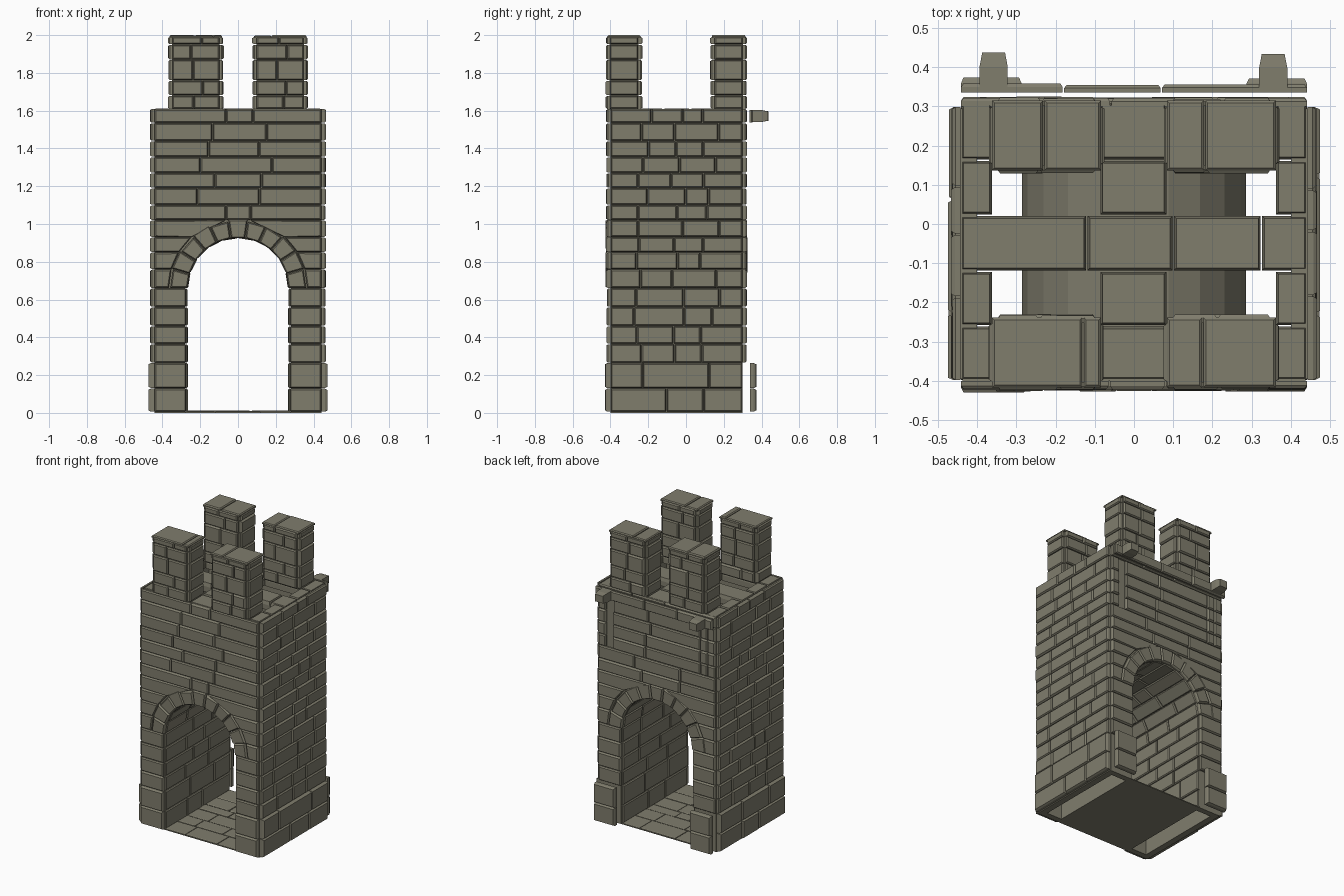
import bpy, bmesh, math, random
from mathutils import Vector

random.seed(7)
if "Cube" in bpy.data.objects:
    bpy.data.objects.remove(bpy.data.objects["Cube"])

# One weathered stone colour for everything
STONE_RGBA = (0.215, 0.205, 0.152, 1)
STONE = bpy.data.materials.new("grey_stone")
STONE.use_nodes = True
STONE.diffuse_color = STONE_RGBA
STONE.node_tree.nodes["Principled BSDF"].inputs["Base Color"].default_value = STONE_RGBA
STONE.node_tree.nodes["Principled BSDF"].inputs["Roughness"].default_value = 0.9


def finish(bm, name):
    me = bpy.data.meshes.new(name)
    bm.to_mesh(me)
    bm.free()
    me.materials.append(STONE)
    ob = bpy.data.objects.new(name, me)
    bpy.context.collection.objects.link(ob)


def inset(quad, d):
    return [c + ((quad[i - 1] - c).normalized() + (quad[(i + 1) % 4] - c).normalized()) * d
            for i, c in enumerate(quad)]


def brick(bm, quad, depth, gap=0.002, bevel=0.006):
    """Chamfered block standing on a quad, facing along its normal."""
    n = (quad[2] - quad[0]).cross(quad[3] - quad[1]).normalized()
    depth += random.uniform(-0.002, 0.003)
    rings = []
    for d, h in ((gap, 0), (gap, depth * 0.6), (gap + bevel, depth)):
        rings.append([bm.verts.new(c + n * h) for c in inset(quad, d)])
    bm.faces.new(rings[0][::-1])
    for low, high in zip(rings, rings[1:]):
        for i in range(4):
            j = (i + 1) % 4
            bm.faces.new((low[i], low[j], high[j], high[i]))
    bm.faces.new(rings[-1])


def split(a, b, length):
    n = max(1, round((b - a) / length))
    step = (b - a) / n
    return [a] + [a + step * (i + random.uniform(-0.3, 0.3)) for i in range(1, n)] + [b]


def courses(bm, frame, rows, spans, length=0.24, depth=0.021):
    """Rows of bricks; each span has a (low, high) start and a (low, high) end."""
    for v0, v1 in zip(rows, rows[1:]):
        for a, b in spans(v0, v1):
            cuts = split(max(a), min(b), length)
            for k, (p, q) in enumerate(zip(cuts, cuts[1:])):
                lo, hi = [p, q], [p, q]
                if k == 0:
                    lo[0], hi[0] = a
                if k == len(cuts) - 2:
                    lo[1], hi[1] = b
                brick(bm, [Vector(frame(*c)) for c in
                           ((lo[0], v0), (lo[1], v0), (hi[1], v1), (hi[0], v1))], depth)


def full(a, b):
    return lambda v0, v1: [((a, a), (b, b))]


def panel(name, outline, y0, y1):
    """Outline in x and z, extruded along y."""
    bm = bmesh.new()
    f = bm.faces.new([bm.verts.new((x, y0, z)) for x, z in outline])
    ext = bmesh.ops.extrude_face_region(bm, geom=[f])
    bmesh.ops.translate(bm, vec=(0, y1 - y0, 0),
                        verts=[g for g in ext["geom"] if isinstance(g, bmesh.types.BMVert)])
    bmesh.ops.recalc_face_normals(bm, faces=bm.faces)
    finish(bm, name)


def rect(x0, x1, z0, z1):
    return [(x0, z0), (x1, z0), (x1, z1), (x0, z1)]


W, FRONT, BACK = 0.443, -0.40, 0.30      # half width, front and back planes
SPRING, R, R_OUT = 0.66, 0.28, 0.365     # arch
TOP = 1.6
ROWS = [0.005, 0.13, 0.265, 0.365, 0.46, 0.56, SPRING, 0.76, 0.85, 0.93, 1.02,
        1.10, 1.19, 1.27, 1.355, 1.44, 1.535, 1.61]


def arch_line(r, z0):
    arc = [(r * math.cos(math.pi * i / 10), SPRING + r * math.sin(math.pi * i / 10))
           for i in range(11)]
    return [(r, z0)] + arc + [(-r, z0)]


# Backing of front and back walls
facade = [(-W + 0.005, 0), (-W + 0.005, TOP), (W - 0.005, TOP), (W - 0.005, 0)] + arch_line(R, 0)
panel("front_wall_core", facade, FRONT, FRONT + 0.04)
panel("back_wall_core", facade, BACK, BACK - 0.04)

# Backing of the side walls
for side, s in (("left", 1), ("right", -1)):
    panel(side + "_wall_core", rect(s * 0.40, s * W, 0, TOP), FRONT + 0.005, BACK - 0.005)

# Passage lining, open underneath on both sides
shell = arch_line(R, 0) + arch_line(R + 0.006, 0)[::-1]
panel("passage_core", shell, FRONT + 0.002, BACK - 0.002)
panel("floor_core", rect(-R, R, 0, 0.004), FRONT, BACK)


def opening(v0, v1):
    """Half width of the arch opening at the bottom and top of a course."""
    if v1 <= SPRING + 0.001:
        return R - 0.008, R - 0.008
    if v0 > SPRING + R_OUT - 0.02:
        return 0, 0
    return [math.sqrt(max(0, R_OUT ** 2 - (v - SPRING) ** 2)) for v in (v0, v1)]


def facade_spans(v0, v1):
    h0, h1 = opening(v0, v1)
    if h0:
        return [((-W, -W), (-h0, -h1)), ((h0, h1), (W, W))]
    return [((-W, -W), (W, W))]


def back_spans(v0, v1):
    if 1.15 < (v0 + v1) / 2 < 1.53:      # upright strips below the brackets, one left open
        ends = ((-W, -0.385), (-0.33, 0.33), (0.33, 0.385), (0.385, W))
        return [((a, a), (b, b)) for a, b in ends]
    return facade_spans(v0, v1)


# Brick faces of the four walls
bm = bmesh.new()
front = lambda u, v: (u, FRONT, v)
courses(bm, front, ROWS[:3], facade_spans, 0.3, 0.028)
courses(bm, front, ROWS[2:], facade_spans, 0.29)
finish(bm, "front_bricks")

bm = bmesh.new()
courses(bm, lambda u, v: (-u, BACK, v), ROWS[2:], back_spans, 0.27)
finish(bm, "back_bricks")

for side, s in (("left", 1), ("right", -1)):
    bm = bmesh.new()
    frame = lambda u, v: (s * W, s * u, v)
    ends = full(FRONT, BACK) if s > 0 else full(-BACK, -FRONT)
    courses(bm, frame, ROWS[:3], ends, 0.25, 0.029)
    courses(bm, frame, ROWS[2:], ends, 0.185)
    finish(bm, side + "_bricks")

# Arch stones at both ends of the passage
for name, s, y in (("front_arch", -1, FRONT), ("back_arch", 1, BACK)):
    bm = bmesh.new()
    for i in range(11):
        a0, a1 = math.pi * i / 11, math.pi * (i + 1) / 11
        r1 = R_OUT + random.uniform(-0.008, 0.01)
        brick(bm, [Vector((s * r * math.cos(a), y, SPRING + r * math.sin(a)))
                   for a, r in ((a0, R - 0.014), (a1, R - 0.014), (a1, r1), (a0, r1))], 0.024)
    finish(bm, name)


# Bricks lining the passage, up one side, over the vault and down the other
def lining(u, v):
    arc = math.pi * R
    if v < SPRING:
        return R, -u, v
    if v > SPRING + arc:
        return -R, -u, 2 * SPRING + arc - v
    return R * math.cos((v - SPRING) / R), -u, SPRING + R * math.sin((v - SPRING) / R)


arc_rows = [SPRING + math.pi * R * i / 10 for i in range(1, 11)]
far_rows = [2 * SPRING + math.pi * R - v for v in ROWS[5::-1]]
bm = bmesh.new()
courses(bm, lining, ROWS[:7] + arc_rows + far_rows, full(-BACK, -FRONT), 0.2, 0.013)
finish(bm, "passage_bricks")

# Floor paving
bm = bmesh.new()
courses(bm, lambda u, v: (u, v, 0.004), split(FRONT, BACK, 0.12), full(-R, R), 0.2, 0.006)
finish(bm, "floor_paving")


# Roof slabs: outer ring, middle strip and cross band, leaving four openings
def slab(bm, x0, x1, y0, y1, z, depth):
    brick(bm, [Vector(c) for c in ((x0, y0, z), (x1, y0, z), (x1, y1, z), (x0, y1, z))], depth)


bm = bmesh.new()
xs = [-W, -0.36, -0.088, 0.085, 0.36, W]
ys = [FRONT, -0.26, -0.12, 0.022, 0.163, 0.31]
for j, (y0, y1) in enumerate(zip(ys, ys[1:])):
    row = [-W, -0.12, 0.10, 0.325, W] if j == 2 else xs
    for i, (x0, x1) in enumerate(zip(row, row[1:])):
        if j not in (1, 3) or i not in (1, 3):
            slab(bm, x0, x1, y0, y1, 1.55, 0.06)
finish(bm, "roof_slabs")

# Four corner battlements
M_ROWS = [1.608, 1.68, 1.76, 1.87, 1.95, 1.992]
for end, cy in (("front", -0.328), ("back", 0.226)):
    for side, cx in (("left", 0.223), ("right", -0.223)):
        hx, hy = 0.126, 0.076
        panel(f"{end}_{side}_battlement_core", rect(cx - hx, cx + hx, TOP, 1.985),
              cy - hy, cy + hy)
        bm = bmesh.new()
        for frame, h in ((lambda u, v: (cx + u, cy - hy, v), hx),
                         (lambda u, v: (cx - u, cy + hy, v), hx),
                         (lambda u, v: (cx + hx, cy + u, v), hy),
                         (lambda u, v: (cx - hx, cy - u, v), hy)):
            courses(bm, frame, M_ROWS, full(-h, h), 0.12, 0.019)
        joint = -0.23 if cx < 0 else 0.18
        if end == "front":
            joint = -0.13 if cx < 0 else 0.175
        for x0, x1 in ((cx - hx - 0.015, joint), (joint, cx + hx + 0.015)):
            slab(bm, x0, x1, cy - hy - 0.015, cy + hy + 0.015, 1.984, 0.015)
        finish(bm, f"{end}_{side}_battlement_bricks")


# Detached back pieces: foot blocks, top trim and brackets
def back_block(bm, x0, x1, z0, z1, y, depth, bevel=0.006):
    brick(bm, [Vector(c) for c in ((x1, y, z0), (x0, y, z0), (x0, y, z1), (x1, y, z1))],
          depth, 0.002, bevel)


bm = bmesh.new()
for x0, x1 in ((0.285, W), (-W, -0.285)):
    for z0, z1 in zip(ROWS[:2], ROWS[1:3]):
        back_block(bm, x0, x1, z0, z1, 0.338, 0.034)
finish(bm, "back_foot_blocks")

bm = bmesh.new()
trim = [-W, -0.18, 0.07, W]
for x0, x1 in zip(trim, trim[1:]):
    back_block(bm, x0, x1, 1.535, 1.605, 0.335, 0.021)
finish(bm, "back_top_trim")

bm = bmesh.new()
for cx in (0.355, -0.358):
    back_block(bm, cx - 0.038, cx + 0.038, 1.538, 1.605, 0.345, 0.09, 0.007)
finish(bm, "back_brackets")
